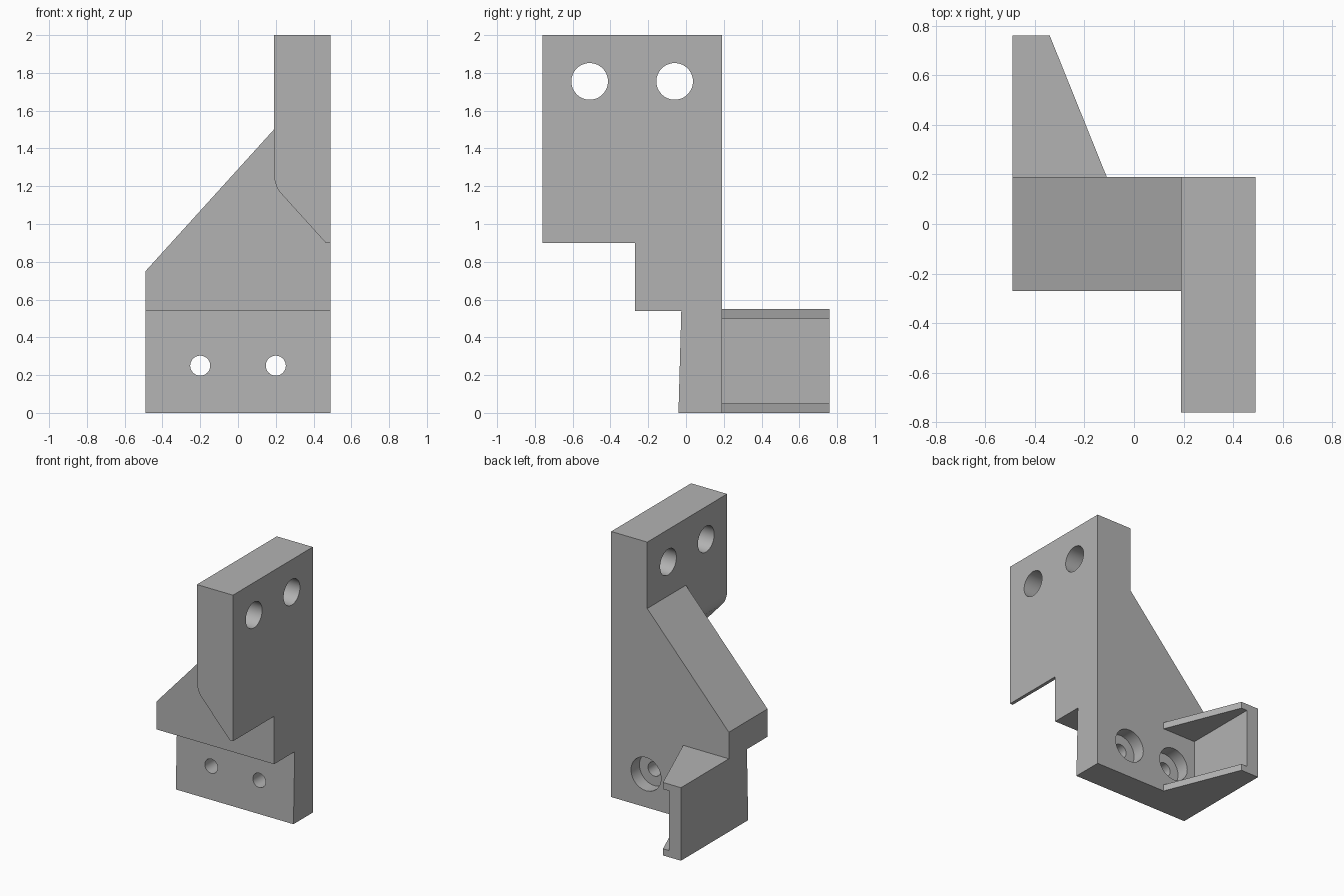
import bpy, bmesh, math
from mathutils import Vector

cube = bpy.data.objects.get("Cube")
if cube:
    bpy.data.objects.remove(cube, do_unlink=True)

grey = bpy.data.materials.new("plain grey")
grey.use_nodes = True
colour = (0.45, 0.45, 0.45, 1)
grey.diffuse_color = colour
grey.node_tree.nodes["Principled BSDF"].inputs["Base Color"].default_value = colour


def prism(name, profile, axis, start, end):
    """Extrude a closed 2D profile along one axis; the profile uses the other two in order."""
    def place(p, h):
        c = list(p)
        c.insert(axis, h)
        return c
    bm = bmesh.new()
    face = bm.faces.new([bm.verts.new(place(p, start)) for p in profile])
    new = bmesh.ops.extrude_face_region(bm, geom=[face])["geom"]
    shift = Vector(place((0, 0), end - start))
    bmesh.ops.translate(bm, vec=shift,
                        verts=[v for v in new if isinstance(v, bmesh.types.BMVert)])
    bmesh.ops.recalc_face_normals(bm, faces=bm.faces)
    mesh = bpy.data.meshes.new(name)
    bm.to_mesh(mesh)
    bm.free()
    mesh.materials.append(grey)
    obj = bpy.data.objects.new(name, mesh)
    bpy.context.collection.objects.link(obj)
    return obj


def circle(a, b, r, n=48):
    return [(a + r * math.cos(math.tau * i / n), b + r * math.sin(math.tau * i / n))
            for i in range(n)]


def combine(target, other, operation):
    """Apply a boolean and discard the second solid."""
    mod = target.modifiers.new("join", "BOOLEAN")
    mod.operation = operation
    mod.solver = "EXACT"
    mod.object = other
    bpy.context.view_layer.objects.active = target
    bpy.ops.object.modifier_apply(modifier=mod.name)
    bpy.data.objects.remove(other, do_unlink=True)


X, Y, Z = 0, 1, 2

# Main block with sloping shoulder and tall post
body = prism("mounting_bracket",
             [(-.49, 0), (.49, 0), (.49, 2), (.19, 2), (.19, 1.5), (-.49, .75)],
             Y, -.27, .19)

# Step under the front, with a slightly leaning lower face
combine(body, prism("front_step", [(-.4, -.1), (-.042, -.1), (-.04, 0), (-.025, .54), (-.4, .54)],
                    X, -.6, .6), "DIFFERENCE")

# Forward arm with a rounded, chamfered lower edge
arm = prism("forward_arm",
            [(.19, 2), (.19, 1.26), (.193, 1.235), (.2, 1.21), (.21, 1.185),
             (.225, 1.165), (.465, .9), (.49, .9), (.49, 2)], Y, -.76, -.2)
combine(body, arm, "UNION")

# Rear channel: tapered block hollowed between two flanges
channel = prism("rear_channel", [(-.49, .1), (-.074, .1), (-.11, .19), (-.34, .76), (-.49, .76)],
                Z, 0, .55)
pocket = prism("channel_pocket", [(-.39, .15), (.1, .15), (.1, .9), (-.39, .9)], Z, .05, .5)
combine(channel, pocket, "DIFFERENCE")
combine(body, channel, "UNION")

# Cross holes through the arm
for y in (-.51, -.06):
    combine(body, prism("arm_hole", circle(y, 1.755, .097), X, 0, .7), "DIFFERENCE")

# Counterbored screw holes through the base
for x in (-.2, .2):
    combine(body, prism("screw_hole", circle(x, .25, .053), Y, -.3, .3), "DIFFERENCE")
    combine(body, prism("counterbore", circle(x, .25, .125), Y, .09, .25), "DIFFERENCE")

# Smooth hole walls, crisp edges elsewhere
bpy.ops.object.select_all(action="DESELECT")
body.select_set(True)
bpy.context.view_layer.objects.active = body
bpy.ops.object.shade_smooth_by_angle(angle=math.radians(25))
